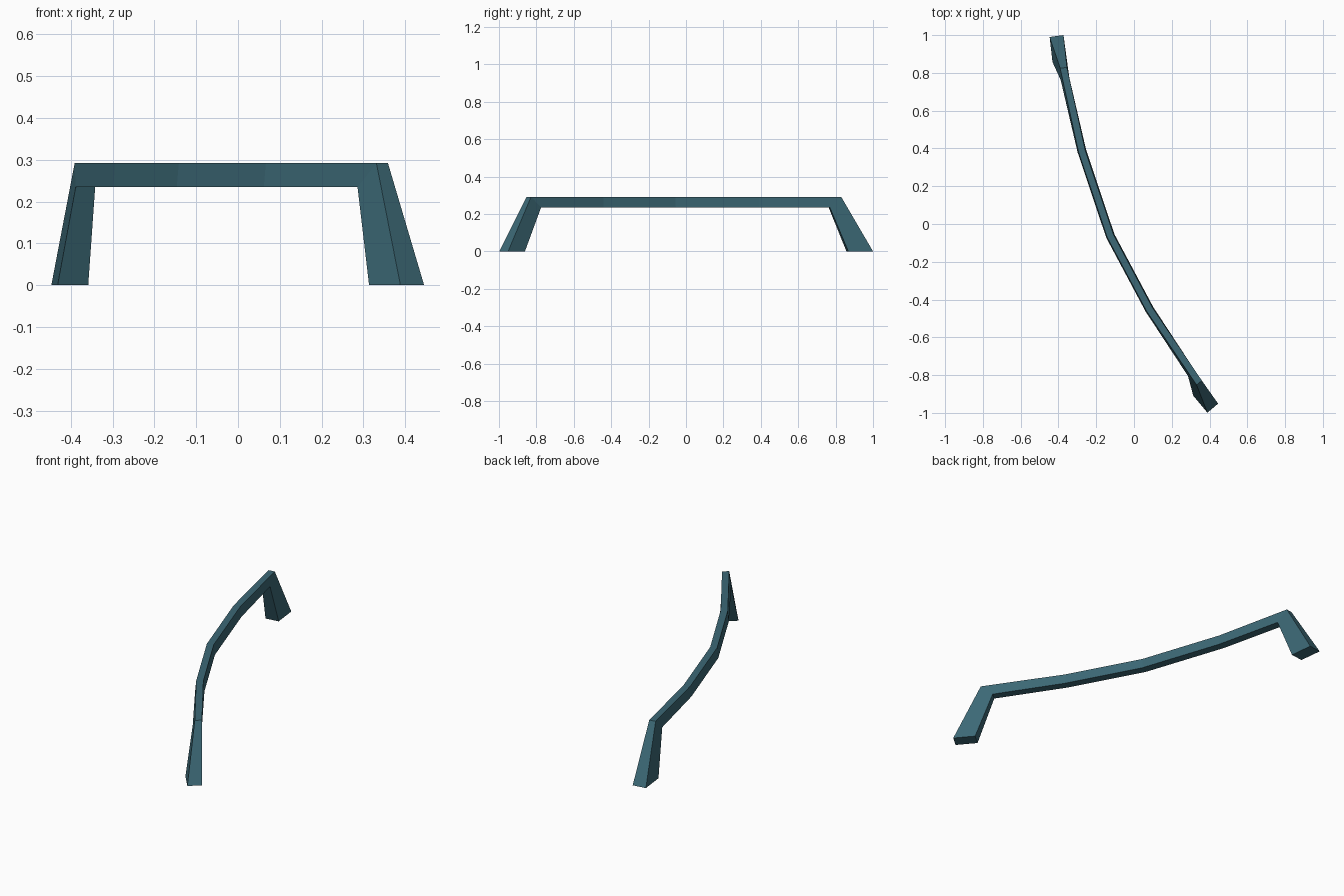
import bpy, bmesh, math

if "Cube" in bpy.data.objects:
    bpy.data.objects.remove(bpy.data.objects["Cube"])

TOP, UNDER = 0.292, 0.235            # bar top and underside heights
W_FOOT, W_UNDER, W_TOP = 0.074, 0.047, 0.036

# Stations along the handle: outer centre, inner centre, plan angle, foot flag
stations = [
    ((-0.410, 0.995), (-0.395, 0.863), 8, True),
    ((-0.373, 0.827), (-0.365, 0.766), 8, False),
    ((-0.276, 0.386), (-0.276, 0.386), 16, False),
    ((-0.125, -0.064), (-0.125, -0.064), 23.5, False),
    ((0.082, -0.452), (0.082, -0.452), 31, False),
    ((0.345, -0.840), (0.304, -0.790), 40, False),
    ((0.417, -0.975), (0.342, -0.885), 40, True),
]

teal = bpy.data.materials.new("dark teal")
teal.diffuse_color = (0.045, 0.14, 0.18, 1)
teal.use_nodes = True
teal.node_tree.nodes["Principled BSDF"].inputs["Base Color"].default_value = teal.diffuse_color


def edge(bm, centre, angle, width, z):
    """Two vertices straddling the path at a station."""
    a = math.radians(angle)
    dx, dy = math.cos(a) * width / 2, math.sin(a) * width / 2
    return [bm.verts.new((centre[0] + s * dx, centre[1] + s * dy, z)) for s in (-1, 1)]


# Curved bar and splayed legs, lofted through four-sided sections
bm = bmesh.new()
rings = []
for outer, inner, angle, foot in stations:
    o = edge(bm, outer, angle, W_FOOT if foot else W_TOP, 0 if foot else TOP)
    i = edge(bm, inner, angle, W_FOOT if foot else W_UNDER, 0 if foot else UNDER)
    rings.append([o[0], o[1], i[1], i[0]])
for a, b in zip(rings, rings[1:]):
    for k in range(4):
        n = (k + 1) % 4
        bm.faces.new((a[k], a[n], b[n], b[k]))

# Flat undersides of the feet
bm.faces.new(rings[0])
bm.faces.new(rings[-1])
bmesh.ops.recalc_face_normals(bm, faces=bm.faces)

mesh = bpy.data.meshes.new("curved_handle")
bm.to_mesh(mesh)
bm.free()
mesh.materials.append(teal)
handle = bpy.data.objects.new("curved_handle", mesh)
bpy.context.collection.objects.link(handle)
